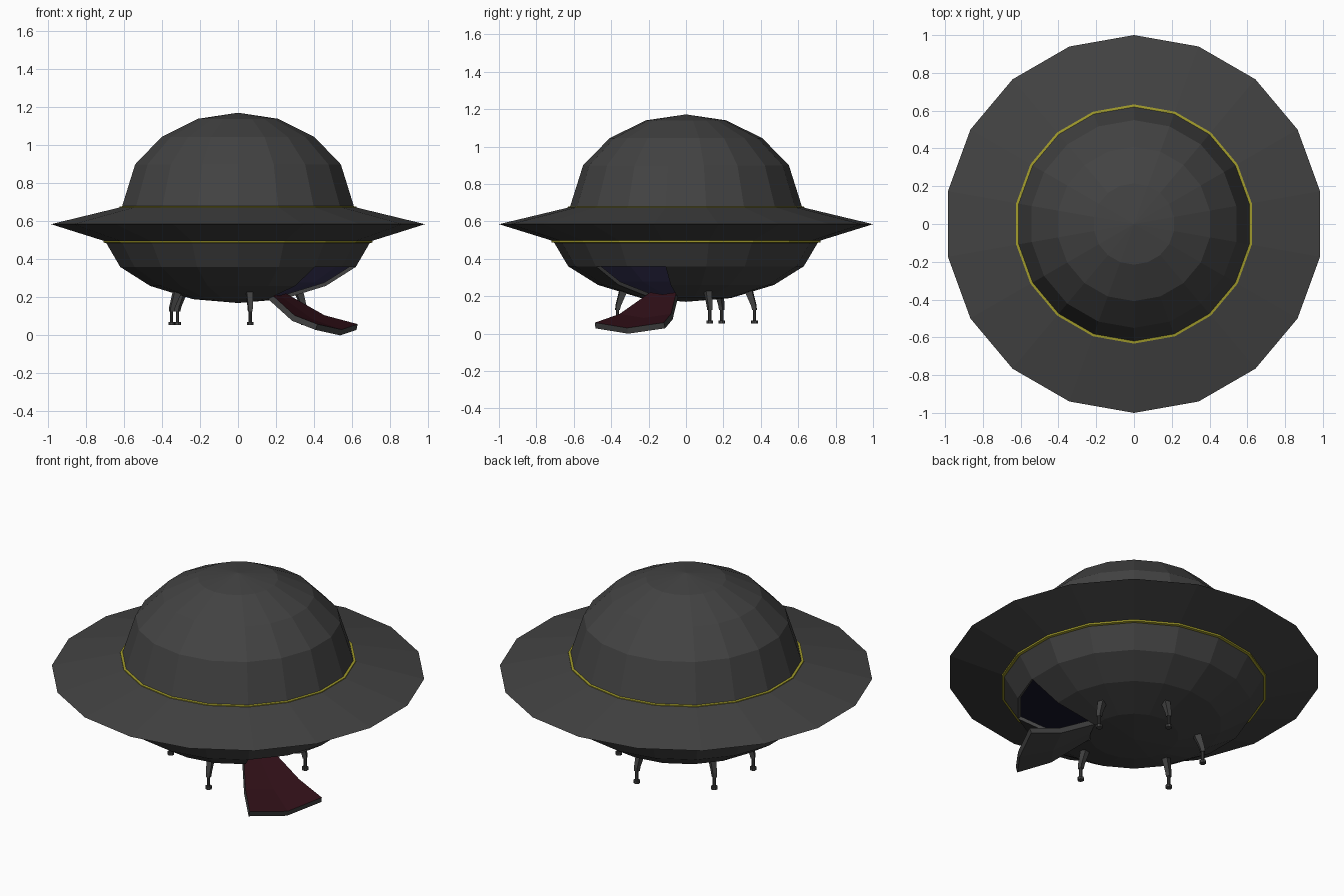
import bpy, bmesh
from math import radians, cos, sin
from mathutils import Matrix, Vector

if "Cube" in bpy.data.objects:
    bpy.data.objects.remove(bpy.data.objects["Cube"])

SIDES = 18
START = -50          # first sector edge; the hatch fills sectors 0 and 1


def material(name, rgb):
    m = bpy.data.materials.new(name)
    m.diffuse_color = (*rgb, 1)
    m.use_nodes = True
    m.node_tree.nodes["Principled BSDF"].inputs["Base Color"].default_value = m.diffuse_color
    return m


HULL = material("dark_grey", (0.055, 0.055, 0.055))
TRIM = material("yellow", (0.36, 0.33, 0.025))
RED = material("dark_red", (0.03, 0.005, 0.009))
NAVY = material("dark_navy", (0.008, 0.007, 0.02))


def finish(name, bm, *mats):
    bmesh.ops.remove_doubles(bm, verts=bm.verts, dist=1e-5)
    me = bpy.data.meshes.new(name)
    bm.to_mesh(me)
    bm.free()
    ob = bpy.data.objects.new(name, me)
    bpy.context.collection.objects.link(ob)
    for m in mats:
        me.materials.append(m)
    return ob


def revolve(name, profile, mats, keep=lambda row, sector: True):
    """Spin (radius, z) points, listed bottom to top, into flat sectors."""
    bm = bmesh.new()
    rings = [[bm.verts.new((r * cos(radians(START + 20 * k)),
                            r * sin(radians(START + 20 * k)), z))
              for k in range(SIDES)] for r, z in profile]
    for row in range(len(rings) - 1):
        a, b = rings[row], rings[row + 1]
        for k in range(SIDES):
            if keep(row, k):
                n = (k + 1) % SIDES
                bm.faces.new((a[k], a[n], b[n], b[k]))
    bmesh.ops.delete(bm, geom=[v for v in bm.verts if not v.link_faces], context='VERTS')
    return finish(name, bm, *mats)


def thicken(ob, t):
    s = ob.modifiers.new("thickness", 'SOLIDIFY')
    s.thickness, s.offset = t, -1
    s.material_offset = 1      # inner side takes the second material


def is_hatch(row, sector):
    return row in (1, 2) and sector in (0, 1)


# Saucer rim and dome
revolve("saucer_rim", [(0.71, 0.495), (1.0, 0.585), (0.62, 0.676)], [HULL])
revolve("dome", [(0.622, 0.672), (0.55, 0.90), (0.408, 1.045), (0.215, 1.14), (0, 1.172)], [HULL])

# Lower hull with the hatch opening, and the cabin ceiling inside
belly = [(0, 0.17), (0.24, 0.19), (0.47, 0.26), (0.63, 0.36), (0.71, 0.495)]
thicken(revolve("lower_hull", belly, [HULL, NAVY], lambda r, k: not is_hatch(r, k)), 0.02)
revolve("cabin_ceiling", [(0.69, 0.49), (0, 0.49)], [NAVY])

# Yellow trim rings
revolve("lower_trim", [(0.698, 0.484), (0.718, 0.488), (0.718, 0.498), (0.698, 0.498)], [TRIM])
revolve("upper_trim", [(0.633, 0.670), (0.633, 0.678), (0.616, 0.680)], [TRIM])

# Ramp: the missing hull panel swung down about its inner edge
ramp = revolve("ramp", belly, [HULL, RED], is_hatch)
out = Vector((cos(radians(-30)), sin(radians(-30)), 0))
hinge = out * 0.23 + Vector((0, 0, 0.19))
axis = Vector((0, 0, 1)).cross(out)
ramp.data.transform(Matrix.Translation(hinge) @ Matrix.Rotation(radians(49), 4, axis)
                    @ Matrix.Translation(-hinge))
thicken(ramp, 0.032)


def cylinder(bm, r, z0, z1, x):
    bmesh.ops.create_cone(bm, cap_ends=True, segments=8, radius1=r, radius2=r, depth=z1 - z0,
                          matrix=Matrix.Translation((x, 0, (z0 + z1) / 2)))


def leg(name, angle, radius=0.372):
    bm = bmesh.new()
    # slanted, tapered upper strut: x centre, z, half depth, half width
    rings = [[bm.verts.new((x + sx * d, sy * w, z))
              for sx, sy in ((-1, -1), (1, -1), (1, 1), (-1, 1))]
             for x, z, d, w in ((radius, 0.125, 0.011, 0.011),
                                (radius - 0.004, 0.15, 0.013, 0.012),
                                (radius - 0.034, 0.235, 0.021, 0.017))]
    for a, b in zip(rings, rings[1:]):
        for i in range(4):
            j = (i + 1) % 4
            bm.faces.new((a[i], a[j], b[j], b[i]))
    bm.faces.new(rings[0][::-1])
    bm.faces.new(rings[-1])
    cylinder(bm, 0.009, 0.065, 0.14, radius)     # lower strut
    cylinder(bm, 0.018, 0.055, 0.071, radius)    # foot pad
    bm.transform(Matrix.Rotation(radians(angle), 4, 'Z'))
    finish(name, bm, HULL)


# Landing legs around the belly, leaving room for the ramp
for i, a in enumerate((20, 80, 149, 200, 280)):
    leg(f"landing_leg_{i + 1}", a)
